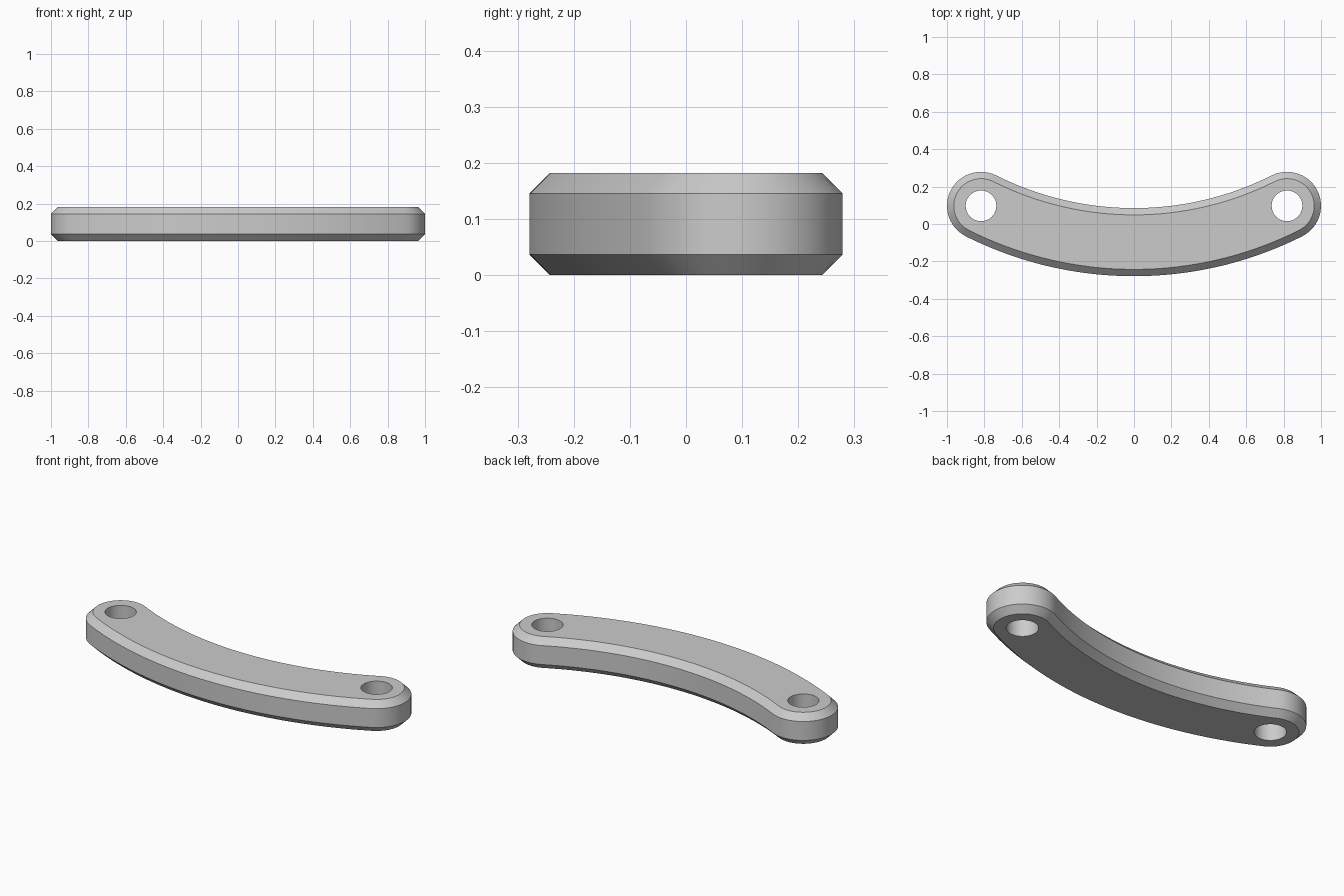
import bpy, bmesh
from math import pi, sin, cos, asin

if "Cube" in bpy.data.objects:
    bpy.data.objects.remove(bpy.data.objects["Cube"])

HALF_W, THICK, CHAMFER = 0.182, 0.182, 0.0364
END_X, END_Y, SAG, HOLE_R = 0.818, 0.097, 0.194, 0.082
RADIUS = (END_X ** 2 + SAG ** 2) / (2 * SAG)
CENTRE_Y = RADIUS - END_Y
SWEEP = asin(END_X / RADIUS)

steel = bpy.data.materials.new("steel_grey")
steel.use_nodes = True
grey = (0.6, 0.6, 0.6, 1)
steel.diffuse_color = grey
steel.node_tree.nodes["Principled BSDF"].inputs["Base Color"].default_value = grey


def outline(half, arc_steps=48, cap_steps=24):
    """Curved slot: outer arc, round end, inner arc, round end."""
    pts = []
    for side in (1, -1):
        r = RADIUS + side * half
        for i in range(arc_steps):
            a = side * SWEEP * (2 * i / arc_steps - 1)
            pts.append((r * sin(a), CENTRE_Y - r * cos(a)))
        for i in range(cap_steps):
            a = side * SWEEP - pi / 2 + pi * i / cap_steps
            if side < 0:
                a = -SWEEP + pi / 2 + pi * i / cap_steps
            pts.append((side * END_X + half * cos(a), END_Y + half * sin(a)))
    return pts


# Curved link body with chamfered rims
bm = bmesh.new()
levels = [(0, HALF_W - CHAMFER), (CHAMFER, HALF_W),
          (THICK - CHAMFER, HALF_W), (THICK, HALF_W - CHAMFER)]
rings = [[bm.verts.new((x, y, z)) for x, y in outline(half)] for z, half in levels]
for low, high in zip(rings, rings[1:]):
    for i in range(len(low)):
        bm.faces.new((low[i - 1], low[i], high[i], high[i - 1]))
bm.faces.new(rings[0][::-1])
bm.faces.new(rings[-1])
bmesh.ops.recalc_face_normals(bm, faces=bm.faces)
mesh = bpy.data.meshes.new("curved_link")
bm.to_mesh(mesh)
bm.free()
mesh.materials.append(steel)
link = bpy.data.objects.new("curved_link", mesh)
bpy.context.collection.objects.link(link)

# Pin hole through each end
for name, side in (("left", 1), ("right", -1)):
    bpy.ops.mesh.primitive_cylinder_add(vertices=48, radius=HOLE_R, depth=1,
                                        location=(side * END_X, END_Y, THICK / 2))
    cutter = bpy.context.object
    cutter.name = name + "_hole_cutter"
    cutter.hide_render = True
    cutter.data.materials.append(steel)
    cut = link.modifiers.new(name + "_hole", "BOOLEAN")
    cut.operation, cut.solver, cut.object = "DIFFERENCE", "EXACT", cutter
    bpy.ops.object.select_all(action="DESELECT")
    bpy.context.view_layer.objects.active = link
    link.select_set(True)
    bpy.ops.object.modifier_apply(modifier=cut.name)
    bpy.data.objects.remove(cutter)

bpy.ops.object.shade_smooth_by_angle(angle=pi / 6)
